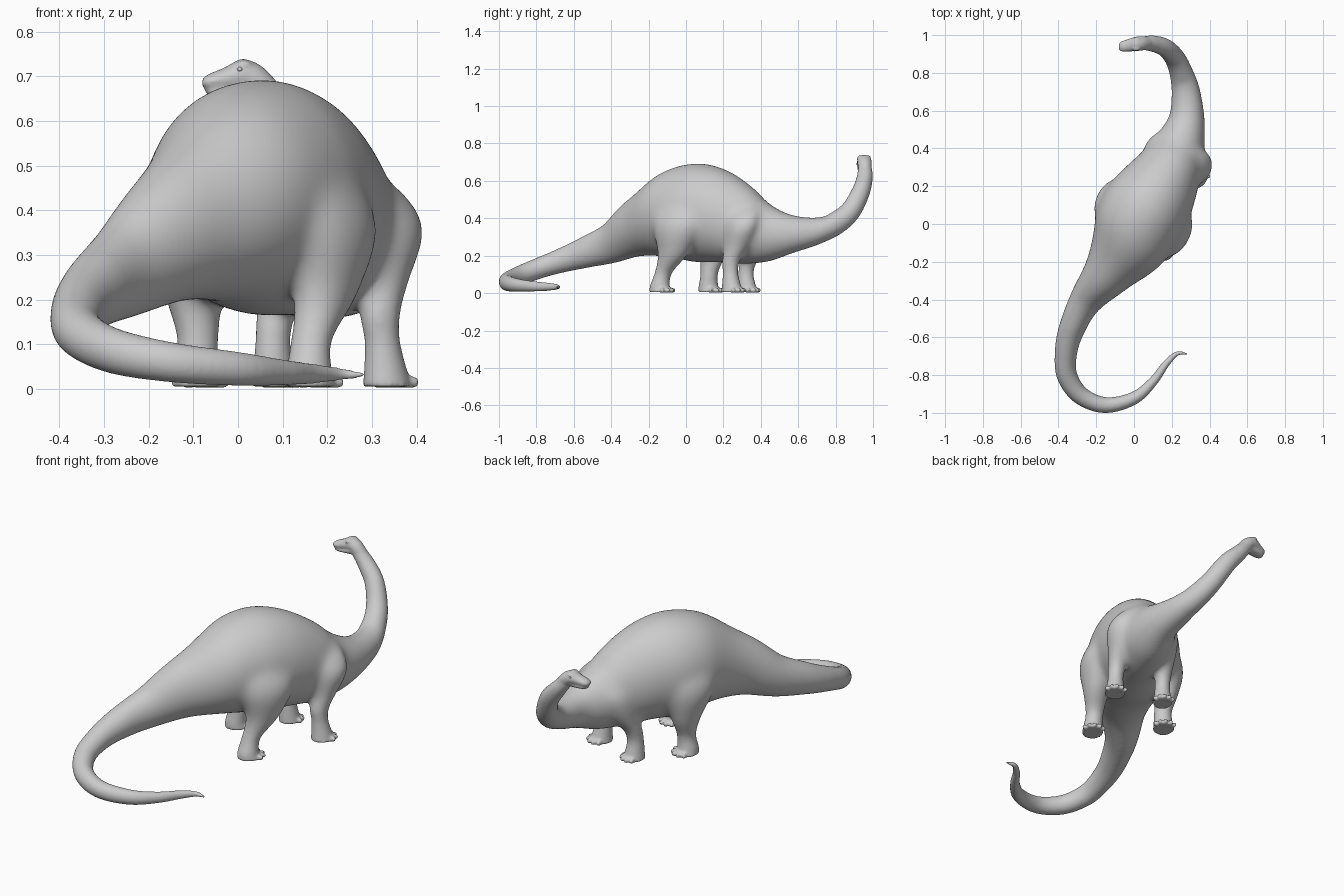
import bpy, bmesh, math
from mathutils import Vector, Matrix

HEADING = Vector((0.5, 0.866, 0))
SIDE = Vector((0.866, -0.5, 0))


def spline(rows, steps):
    """Catmull-Rom interpolation of rows of numbers."""
    out = []
    for i in range(len(rows) - 1):
        p0, p1 = rows[max(i - 1, 0)], rows[i]
        p2, p3 = rows[i + 1], rows[min(i + 2, len(rows) - 1)]
        for s in range(steps):
            t = s / steps
            out.append([0.5 * (2 * b + (c - a) * t + (2 * a - 5 * b + 4 * c - d) * t * t
                               + (3 * b - a - 3 * c + d) * t ** 3)
                        for a, b, c, d in zip(p0, p1, p2, p3)])
    out.append(list(rows[-1]))
    return out


def loft(bm, rows, steps=6, sides=48, axes=None):
    """Closed tube through rows of x, y, z, half width, half height."""
    pts = spline(rows, steps)
    rings = []
    for i, (x, y, z, rw, rh) in enumerate(pts):
        if axes:
            u, v = axes
        else:
            d = (Vector(pts[min(i + 1, len(pts) - 1)][:3])
                 - Vector(pts[max(i - 1, 0)][:3])).normalized()
            # gentle slopes keep upright rings, steep ones tilt
            d.z *= min(max((abs(d.z) - 0.35) / 0.3, 0), 1)
            u = d.cross(Vector((0, 0, 1))).normalized()
            v = u.cross(d).normalized()
        c = Vector((x, y, z))
        rings.append([bm.verts.new(c + u * (rw * math.cos(a)) + v * (rh * math.sin(a)))
                      for a in (2 * math.pi * k / sides for k in range(sides))])
    for r, q in zip(rings, rings[1:]):
        for k in range(sides):
            n = (k + 1) % sides
            bm.faces.new((r[k], r[n], q[n], q[k]))
    bm.faces.new(rings[0][::-1])
    bm.faces.new(rings[-1])


def blob(bm, loc, size, turn=0):
    m = Matrix.Translation(loc) @ Matrix.Rotation(turn, 4, 'Z') @ Matrix.Diagonal((*size, 1))
    bmesh.ops.create_uvsphere(bm, u_segments=16, v_segments=10, radius=1, matrix=m)


def finish(bm, name):
    for f in bm.faces:
        f.smooth = True
    me = bpy.data.meshes.new(name)
    bm.to_mesh(me)
    bm.free()
    ob = bpy.data.objects.new(name, me)
    bpy.context.collection.objects.link(ob)
    return ob


# Tail, trunk and neck as one long sweep, tail tip first
spine = [
    (.282, -.69, .031, .006, .006), (.23, -.685, .033, .012, .014),
    (.17, -.74, .034, .019, .022), (.10, -.835, .037, .025, .029),
    (0, -.922, .045, .034, .038), (-.15, -.959, .060, .042, .045),
    (-.28, -.91, .086, .048, .052), (-.352, -.81, .125, .054, .058),
    (-.362, -.70, .165, .058, .065), (-.335, -.57, .21, .068, .082),
    (-.26, -.41, .27, .088, .115), (-.14, -.26, .36, .135, .165),
    (-.03, -.105, .423, .208, .229), (.045, .05, .43, .235, .264),
    (.125, .18, .417, .213, .253), (.197, .31, .376, .17, .22),
    (.25, .44, .325, .13, .157), (.28, .56, .315, .097, .107),
    (.274, .70, .33, .076, .074), (.25, .80, .372, .062, .063),
    (.215, .88, .44, .054, .055), (.163, .934, .54, .048, .050),
    (.10, .955, .615, .043, .042), (.05, .957, .672, .036, .034)]
bm = bmesh.new()
loft(bm, spine)

# Skull and lower jaw
loft(bm, [(.07, .957, .655, .034, .034), (.04, .956, .690, .038, .034),
          (.01, .953, .704, .038, .036), (-.03, .945, .695, .033, .025),
          (-.065, .94, .688, .028, .018), (-.081, .94, .686, .015, .008)])
loft(bm, [(.05, .953, .68, .032, .028), (-.02, .945, .669, .030, .016),
          (-.058, .94, .666, .024, .012), (-.072, .94, .667, .012, .007)])
for s in (-1, 1):
    blob(bm, (.012, .952 + s * .024, .726), (.020, .012, .011))

# Legs, from hip or shoulder down to the sole
legs = {
    "right_hind": [(.10, -.01, .56, .08, .14), (.165, -.035, .46, .09, .155),
                   (.213, -.052, .35, .084, .138), (.197, -.07, .21, .066, .088),
                   (.165, -.12, .11, .046, .048), (.16, -.14, .04, .050, .053),
                   (.165, -.134, .005, .055, .064)],
    "left_hind": [(-.03, .07, .56, .08, .14), (-.085, .10, .46, .09, .145),
                  (-.117, .125, .35, .084, .125), (-.10, .14, .21, .062, .080),
                  (-.09, .125, .11, .046, .048), (-.096, .12, .04, .050, .053),
                  (-.092, .128, .005, .055, .064)],
    "right_fore": [(.25, .31, .48, .06, .10), (.318, .30, .42, .06, .10),
                   (.347, .295, .35, .066, .09), (.330, .27, .25, .056, .069),
                   (.318, .24, .17, .047, .051), (.324, .238, .10, .040, .042),
                   (.335, .247, .005, .053, .060)],
    "left_fore": [(.19, .36, .47, .06, .10), (.145, .395, .41, .06, .095),
                  (.122, .405, .35, .062, .09), (.105, .38, .25, .054, .069),
                  (.085, .335, .17, .045, .051), (.078, .32, .10, .039, .042),
                  (.082, .328, .005, .050, .057)]}
for rows in legs.values():
    loft(bm, rows, sides=28, axes=(SIDE, HEADING))

# Toes fanned around the front of each foot
for rows in legs.values():
    x, y, z, rw, rh = rows[-1]
    for k in range(-2, 3):
        a = k * 0.5
        d = HEADING * math.cos(a) * rh + SIDE * math.sin(a) * rw
        blob(bm, Vector((x, y, .015)) + d * 0.94, (.022, .012, .015), math.atan2(d.y, d.x))

# Fuse all the skin into one surface
bmesh.ops.recalc_face_normals(bm, faces=bm.faces[:])
body = finish(bm, "body")
remesh = body.modifiers.new("fuse", 'REMESH')
remesh.mode = 'VOXEL'
remesh.voxel_size = 0.006
fused = body.evaluated_get(bpy.context.evaluated_depsgraph_get())
bm = bmesh.new()
bm.from_mesh(fused.to_mesh())
bpy.data.objects.remove(body)


# Soften lightly everywhere, then melt hips and shoulders into the trunk
def soften(verts, times):
    for _ in range(times):
        bmesh.ops.smooth_vert(bm, verts=verts, factor=0.5,
                              use_axis_x=True, use_axis_y=True, use_axis_z=True)


soften(bm.verts[:], 4)
for k in range(16):
    e = k * 0.01
    soften([v for v in bm.verts if v.co.z > .09 + e and -.55 + e < v.co.y < .72 - e], 6)
finish(bm, "body")

# Eyes
bm = bmesh.new()
for s in (-1, 1):
    blob(bm, (.004, .952 + s * .033, .716), (.006, .005, .005))
finish(bm, "eyes")
